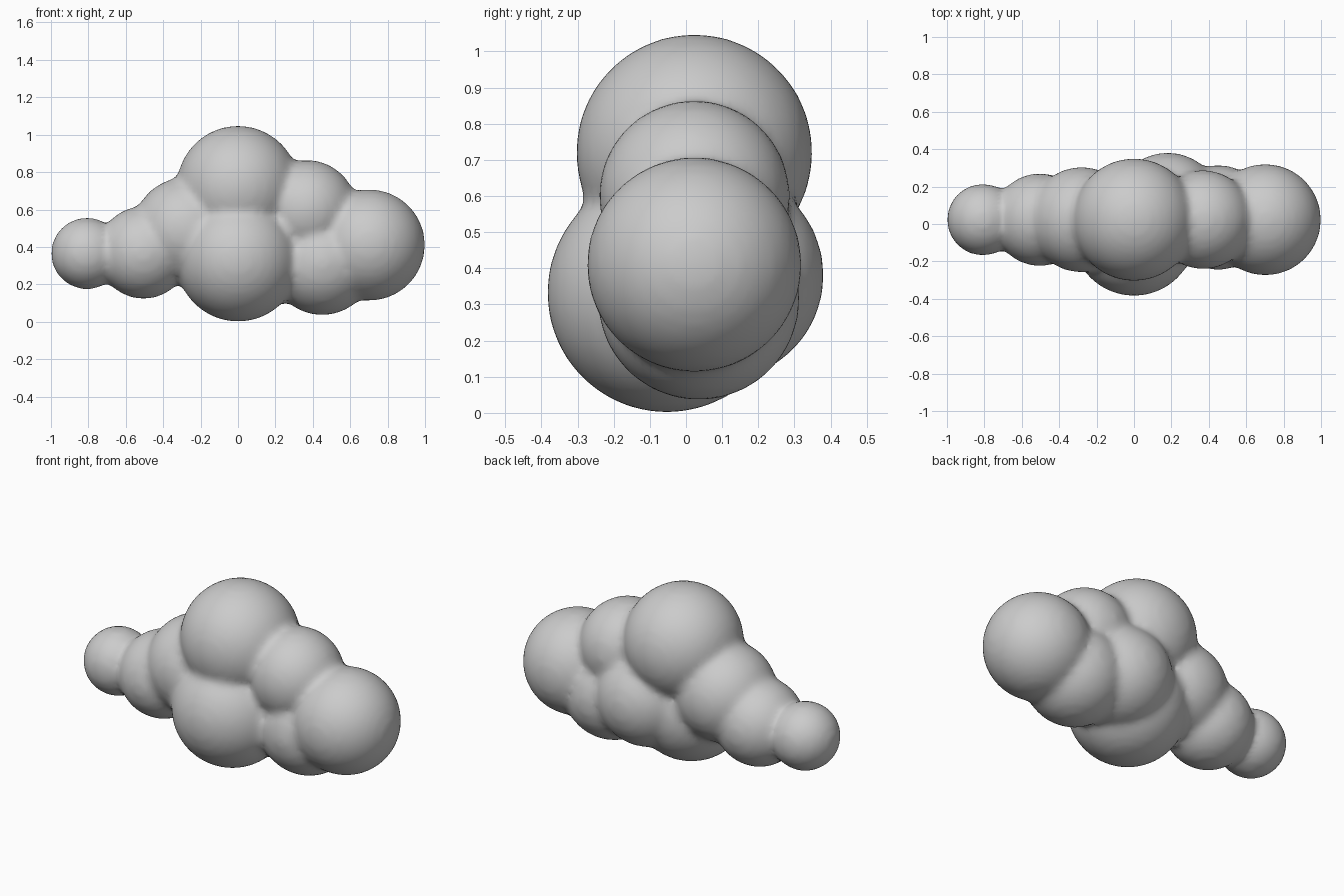
import bpy, bmesh
from mathutils import Matrix

if "Cube" in bpy.data.objects:
    bpy.data.objects.remove(bpy.data.objects["Cube"])

# Puffs of the cloud: x, y, z, radius
PUFFS = [
    (0.00, 0.023, 0.72, 0.328),    # crown
    (0.00, -0.053, 0.332, 0.332),  # front belly
    (0.18, 0.09, 0.38, 0.292),     # back bulge
    (0.37, 0.023, 0.60, 0.265),    # upper right
    (0.45, 0.035, 0.315, 0.28),    # lower right
    (0.702, 0.023, 0.41, 0.298),   # right end
    (-0.28, 0.023, 0.49, 0.282),   # left shoulder
    (-0.505, 0.023, 0.37, 0.248),  # left middle
    (-0.808, 0.023, 0.365, 0.192), # left end
]

bm = bmesh.new()
for x, y, z, r in PUFFS:
    bmesh.ops.create_icosphere(bm, subdivisions=4, radius=r,
                               matrix=Matrix.Translation((x, y, z)))
mesh = bpy.data.meshes.new("cloud")
bm.to_mesh(mesh)
bm.free()
cloud = bpy.data.objects.new("cloud", mesh)
bpy.context.collection.objects.link(cloud)

# Fuse the puffs into one skin and soften the creases
fuse = cloud.modifiers.new("fuse", 'REMESH')
fuse.mode = 'VOXEL'
fuse.voxel_size = 0.022
fuse.use_smooth_shade = True
soften = cloud.modifiers.new("soften", 'SMOOTH')
soften.factor = 0.5
soften.iterations = 8
